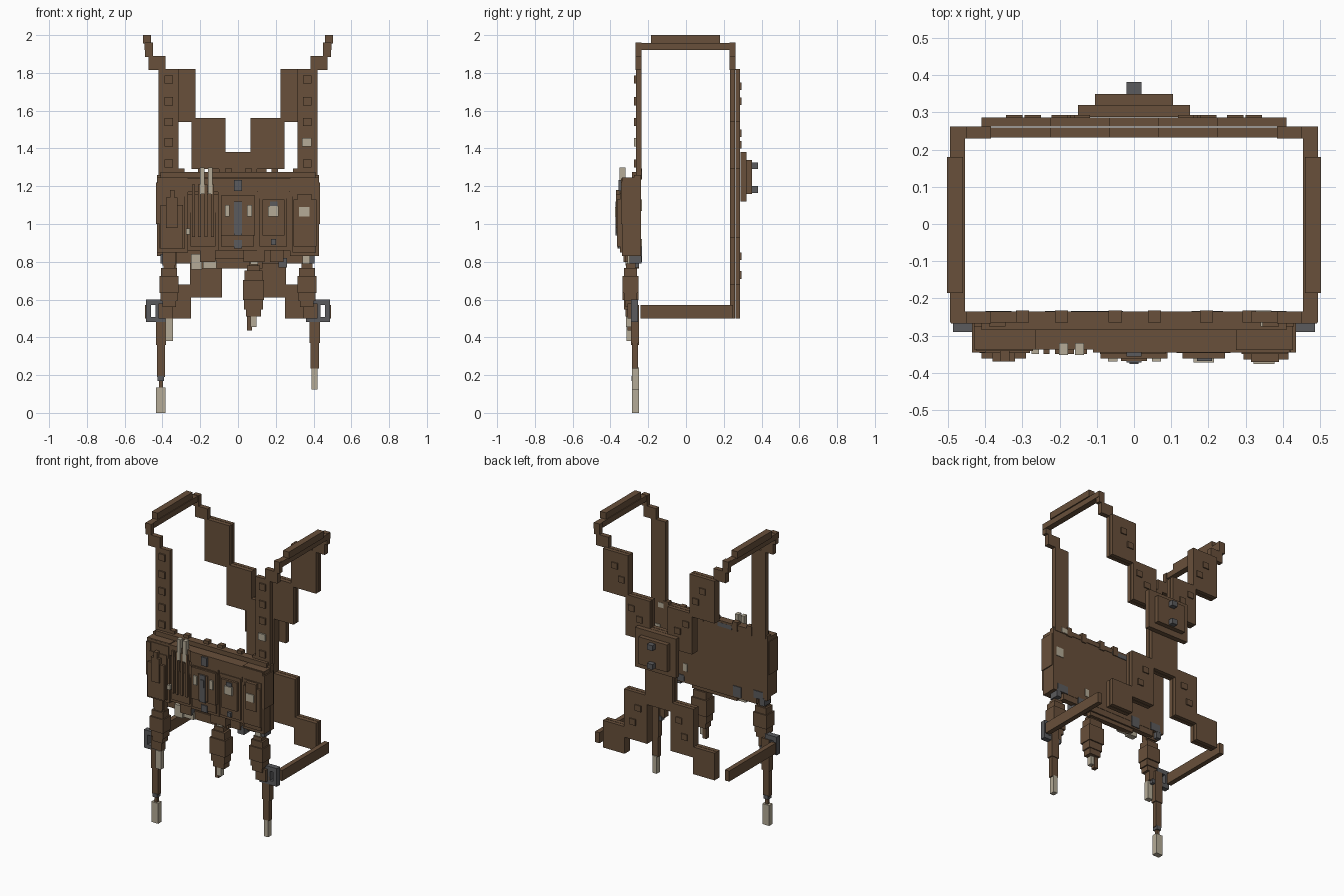
import bpy, bmesh

def material(name, rgb):
    m = bpy.data.materials.new(name)
    m.diffuse_color = (*rgb, 1)
    return m

BROWN = material("brown leather", (0.138, 0.080, 0.043))
GREY = material("dark metal", (0.105, 0.105, 0.11))
BEIGE = material("pale canvas", (0.46, 0.41, 0.31))

def boxes(name, items, mat=BROWN, mirror=False):
    """One object from boxes given as (x0, x1, y0, y1, z0, z1)."""
    bm = bmesh.new()
    for x0, x1, y0, y1, z0, z1 in items:
        spans = [(x0, x1), (-x1, -x0)] if mirror else [(x0, x1)]
        for a, b in spans:
            vs = bmesh.ops.create_cube(bm, size=1)["verts"]
            for v in vs:
                v.co = ((a + b) / 2 + v.co.x * (b - a),
                        (y0 + y1) / 2 + v.co.y * (y1 - y0),
                        (z0 + z1) / 2 + v.co.z * (z1 - z0))
    me = bpy.data.meshes.new(name)
    bm.to_mesh(me)
    bm.free()
    me.materials.append(mat)
    ob = bpy.data.objects.new(name, me)
    bpy.context.collection.objects.link(ob)
    return ob

# Shoulder straps: front bands, stepped corners, top bars
boxes("front_shoulder_strap", [(.315, .42, -.265, -.235, 1.24, 1.82)], mirror=True)
boxes("strap_stud", [(.345, .39, -.275, -.263, z - .022, z + .022)
                     for z in (1.32, 1.54, 1.65, 1.765)], mirror=True)
boxes("strap_stud_lower_left", [(-.39, -.345, -.275, -.263, 1.41, 1.455)])
boxes("strap_stud_pale", [(.34, .39, -.275, -.263, 1.41, 1.455)], BEIGE)
for label, y0, y1 in (("front", -.267, -.235), ("back", .23, .262)):
    boxes(label + "_shoulder_step", [(.385, .475, y0, y1, 1.815, 1.89),
                                     (.45, .492, y0, y1, 1.885, 1.96)], mirror=True)
boxes("shoulder_bar", [(.455, .495, -.265, .262, 1.92, 1.958),
                       (.46, .503, -.185, .18, 1.955, 2.0)], mirror=True)

# Back harness: staggered double-layer panels crossing at a centre plate
LAYERS = ((.232, .259), (.262, .286))
for label, x0, x1, z0, z1 in (("upper", .225, .41, 1.54, 1.82), ("middle", .065, .245, 1.29, 1.56),
                              ("lower", .085, .255, .61, .93), ("hip", .25, .41, .50, .68)):
    boxes(f"back_{label}_panel", [(x0, x1, a, b, z0, z1) for a, b in LAYERS], mirror=True)
boxes("back_spine", [(-.10, .10, a, b, .87, 1.38) for a, b in LAYERS])
boxes("back_panel_stud", [(x - .022, x + .022, .286, .293, z - .02, z + .02)
                          for x, z in ((.322, 1.73), (.272, 1.65), (.20, 1.48), (.14, 1.42),
                                       (.15, .83), (.19, .73))], mirror=True)
boxes("back_plate", [(-.15, .15, .288, .32, 1.12, 1.38), (-.105, .105, .318, .35, 1.16, 1.34)])
boxes("back_plate_knob", [(-.02, .02, .35, .382, 1.165, 1.20),
                          (-.02, .02, .35, .382, 1.29, 1.325)], GREY)

# Lower side straps and their buckles
boxes("lower_side_strap", [(.46, .492, -.24, .25, .50, .57)], mirror=True)
boxes("side_buckle", [(.36, .487, -.29, -.255, .48, .508), (.40, .487, -.29, -.255, .57, .60),
                      (.40, .436, -.29, -.255, .50, .575), (.46, .487, -.29, -.255, .50, .575)],
      GREY, mirror=True)

# Chest board with top belt and loops
boxes("chest_board", [(-.43, .43, -.275, -.238, .83, 1.26), (-.35, .35, -.275, -.24, .79, .84)])
boxes("top_belt", [(-.41, .41, -.285, -.235, 1.245, 1.275)])
boxes("belt_loop", [(x - .018, x + .018, -.265, -.232, 1.235, 1.295)
                    for x in (-.30, -.195, -.05, .055, .195, .31)])
boxes("board_wing", [(.40, .435, -.345, -.25, 1.0, 1.22)], mirror=True)
boxes("board_hem", [(-.20, .13, -.285, -.25, .765, .82)])
boxes("pouch_top_band", [(-.11, .42, -.345, -.27, 1.17, 1.24), (-.42, -.10, -.338, -.27, 1.17, 1.24)])

# Row of pouches: body, raised flap and front pocket
def pouch(name, x0, x1, z0, z1, front):
    boxes(name, [(x0, x1, front + .015, -.27, z0, z1),
                 (x0 + .015, x1 - .015, front + .005, -.28, z0 + .02, z1 - .08),
                 (x0 + .006, x1 - .006, front + .01, -.28, z1 - .10, z1 - .02)])
pouch("left_pouch", -.43, -.265, .85, 1.245, -.352)
pouch("magazine_pouch", -.266, -.105, .86, 1.16, -.342)
pouch("centre_pouch", -.106, .10, .86, 1.235, -.355)
pouch("right_pouch", .099, .275, .86, 1.235, -.352)
pouch("far_right_pouch", .274, .428, .83, 1.245, -.354)
boxes("pouch_pocket", [(-.41, -.29, -.362, -.34, .87, 1.10), (-.38, -.32, -.37, -.34, .98, 1.14),
                       (-.36, -.335, -.37, -.34, 1.10, 1.18),
                       (-.09, .09, -.362, -.34, .94, 1.15), (-.035, .035, -.369, -.34, .95, 1.12),
                       (.13, .245, -.362, -.34, .94, 1.13), (.295, .415, -.364, -.34, .88, 1.13),
                       (.315, .39, -.371, -.34, .98, 1.16)])
# Magazine ribs and protruding tips
boxes("magazine_rib", [(x - .008, x + .008, -.35, -.28, .93, 1.21)
                       for x in (-.235, -.205, -.17, -.135)])
boxes("magazine_tip", [(x - .012, x + .012, -.352, -.32, 1.16, 1.30) for x in (-.19, -.147)], BEIGE)
# Pouch closures and tags
boxes("pouch_tag", [(-.07, -.045, -.37, -.35, 1.04, 1.10), (.048, .073, -.37, -.35, 1.04, 1.10),
                    (.16, .215, -.373, -.35, 1.04, 1.095), (.322, .378, -.377, -.35, 1.04, 1.09),
                    (-.275, -.255, -.35, -.33, .945, .975)], BEIGE)
boxes("pouch_clip", [(-.022, .022, -.357, -.345, .87, .915), (-.012, .012, -.377, -.36, 1.04, 1.09),
                     (-.02, .02, -.357, -.33, 1.175, 1.232), (.17, .21, -.369, -.345, 1.09, 1.12),
                     (.175, .20, -.365, -.345, .89, .92)], GREY)
boxes("pouch_clip_strip", [(-.02, .02, -.373, -.36, .94, 1.12)], GREY)

# Tabs hanging under the pouches
boxes("hanging_tab", [(-.25, -.19, -.31, -.27, .76, .84), (-.185, -.115, -.30, -.27, .765, .81),
                      (.065, .105, -.32, -.27, .785, .84)], BEIGE)
boxes("hanging_clip", [(.215, .26, -.31, -.25, .77, .82), (-.41, -.375, -.30, -.235, .79, .84),
                       (.37, .405, -.30, -.235, .79, .84), (-.14, -.12, -.315, -.27, .80, .84)], GREY)
boxes("hanging_strap", [(-.20, -.12, -.32, -.27, .80, .87), (.03, .14, -.33, -.27, .80, .87),
                        (.17, .24, -.32, -.27, .80, .87), (-.40, -.33, -.32, -.26, .78, .86)])
# Small metal and canvas patches on the inner face of the board
boxes("inner_patch", [(.32, .40, -.24, -.234, .83, .88), (-.40, -.33, -.24, -.234, .83, .88),
                      (-.17, -.03, -.24, -.234, 1.235, 1.262), (-.24, -.18, -.24, -.234, .80, .87),
                      (.18, .24, -.24, -.234, .80, .84)], GREY)
boxes("inner_canvas_patch", [(.355, .41, -.24, -.234, 1.07, 1.13), (.32, .37, -.24, -.233, 1.245, 1.277),
                             (.155, .185, -.24, -.234, .87, .92)], BEIGE)

# Stepped holsters hanging on the legs and in the middle
def holster(name, x, w, z0, z1):
    h = z1 - z0
    boxes(name, [(x - w * s, x + w * s, -.293 - d, -.293 + d, z0 + h * a, z0 + h * b)
                 for s, d, a, b in ((.36, .028, 0, .18), (.44, .034, .14, .34), (.5, .042, .32, .72),
                                    (.42, .034, .70, .90), (.30, .025, .88, 1.0))])
holster("left_holster", -.365, .10, .56, .79)
holster("right_holster", .365, .10, .56, .79)
holster("middle_holster", .082, .112, .51, .78)
boxes("holster_neck", [(-.385, -.325, -.31, -.275, .76, .85), (.06, .105, -.31, -.275, .76, .85)])
boxes("right_holster_neck", [(.342, .382, -.31, -.275, .76, .83)], BEIGE)
boxes("middle_holster_tip", [(.048, .075, -.31, -.28, .435, .53)])
boxes("middle_holster_tag", [(.066, .098, -.318, -.285, .455, .53)], BEIGE)
boxes("left_holster_tag", [(-.385, -.345, -.315, -.28, .38, .50)], BEIGE)
boxes("left_holster_base", [(-.42, -.345, -.31, -.265, .50, .58)])
boxes("right_holster_base", [(.345, .42, -.31, -.265, .50, .58)])

# Tapering leg straps with pale ends
boxes("left_leg_strap", [(-.435, -.38, -.29, -.25, .36, .57), (-.43, -.387, -.285, -.255, .19, .37),
                         (-.418, -.398, -.28, -.26, .10, .20)])
boxes("left_leg_clip", [(-.425, -.392, -.288, -.252, .17, .195)], GREY)
boxes("left_leg_end", [(-.435, -.385, -.287, -.25, 0, .135)], BEIGE)
boxes("right_leg_strap", [(.378, .435, -.29, -.25, .37, .57), (.384, .428, -.285, -.255, .235, .38)])
boxes("right_leg_end", [(.39, .42, -.285, -.25, .125, .24)], BEIGE)
